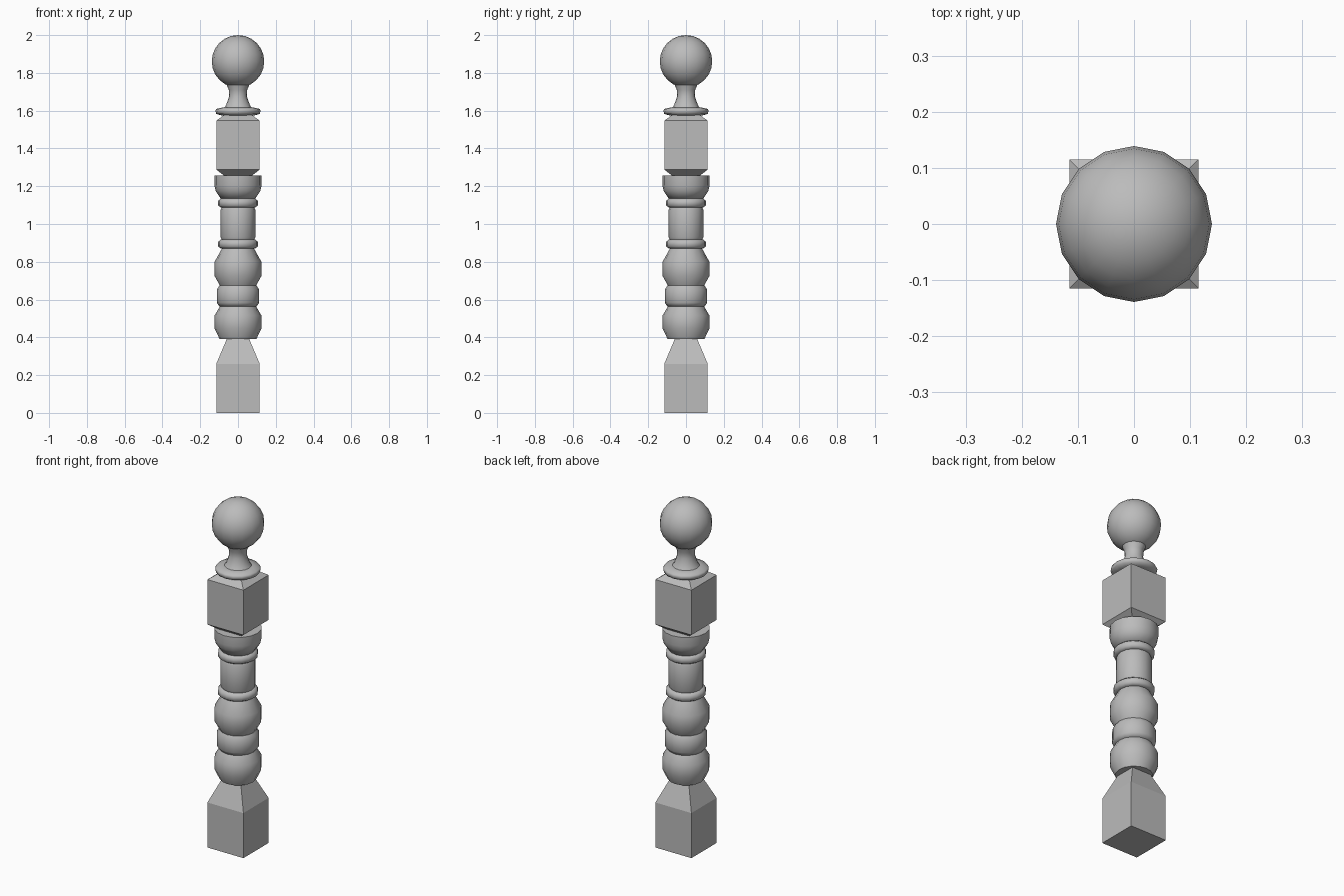
import bpy, bmesh, math

cube = bpy.data.objects.get("Cube")
if cube:
    bpy.data.objects.remove(cube, do_unlink=True)

grey = bpy.data.materials.new("plain_grey")
grey.use_nodes = True
colour = (0.5, 0.5, 0.5, 1)
grey.diffuse_color = colour
grey.node_tree.nodes["Principled BSDF"].inputs["Base Color"].default_value = colour


def lathe(name, profile, sides=16, turn=0.0, smooth=True):
    """Stack rings of (radius, z) and cap both ends; radius 0 makes a pole."""
    bm = bmesh.new()
    rings = []
    for r, z in profile:
        if r == 0:
            rings.append([bm.verts.new((0, 0, z))] * sides)
            continue
        angles = [turn + math.tau * i / sides for i in range(sides)]
        rings.append([bm.verts.new((r * math.cos(a), r * math.sin(a), z)) for a in angles])
    for low, high in zip(rings, rings[1:]):
        for i in range(sides):
            j = (i + 1) % sides
            bm.faces.new(list(dict.fromkeys((low[i], low[j], high[j], high[i]))))
    if profile[0][0]:
        bm.faces.new(rings[0][::-1])
    if profile[-1][0]:
        bm.faces.new(rings[-1])
    mesh = bpy.data.meshes.new(name)
    bm.to_mesh(mesh)
    bm.free()
    mesh.materials.append(grey)
    obj = bpy.data.objects.new(name, mesh)
    bpy.context.collection.objects.link(obj)
    if smooth:
        bpy.ops.object.select_all(action='DESELECT')
        obj.select_set(True)
        bpy.context.view_layer.objects.active = obj
        bpy.ops.object.shade_smooth_by_angle(angle=math.radians(58))
    return obj


def block(name, profile):
    """Square section, given as (half width, z)."""
    return lathe(name, [(h * math.sqrt(2), z) for h, z in profile], 4, math.pi / 4, False)


# Square blocks
block("base_block", [(0.115, 0), (0.115, 0.26), (0.06, 0.39)])
block("upper_block", [(0.075, 1.257), (0.115, 1.288), (0.115, 1.547), (0.075, 1.576)])

# Turned shaft, from the bottom up
lathe("lower_bulb", [(0.097, 0.39), (0.124, 0.447), (0.124, 0.516), (0.095, 0.565)])
lathe("middle_bead", [(0.098, 0.563), (0.112, 0.583), (0.112, 0.652), (0.098, 0.675)])
lathe("upper_bulb", [(0.095, 0.672), (0.124, 0.725), (0.124, 0.8), (0.085, 0.87)])
for name, z in (("lower_ring", 0.87), ("upper_ring", 1.087)):
    lathe(name, [(0.09, z), (0.105, z + 0.01), (0.105, z + 0.036), (0.09, z + 0.048)])
lathe("shaft_cylinder", [(0.085, 0.915), (0.092, 0.93), (0.092, 1.075), (0.085, 1.09)])
lathe("cup", [(0.09, 1.133), (0.118, 1.175), (0.125, 1.205), (0.125, 1.257)])

# Finial: collar, neck and ball
lathe("finial_collar", [(0.085, 1.574), (0.115, 1.583), (0.12, 1.6), (0.115, 1.609), (0.075, 1.618)])
lathe("finial_neck", [(0.075, 1.612), (0.063, 1.63), (0.047, 1.675), (0.049, 1.71), (0.066, 1.75)])
radius, centre, steps = 0.139, 1.861, 12
ball = [(radius * math.sin(math.pi * i / steps), centre - radius * math.cos(math.pi * i / steps))
        for i in range(1, steps)]
lathe("finial_ball", [(0, centre - radius)] + ball + [(0, centre + radius)])
